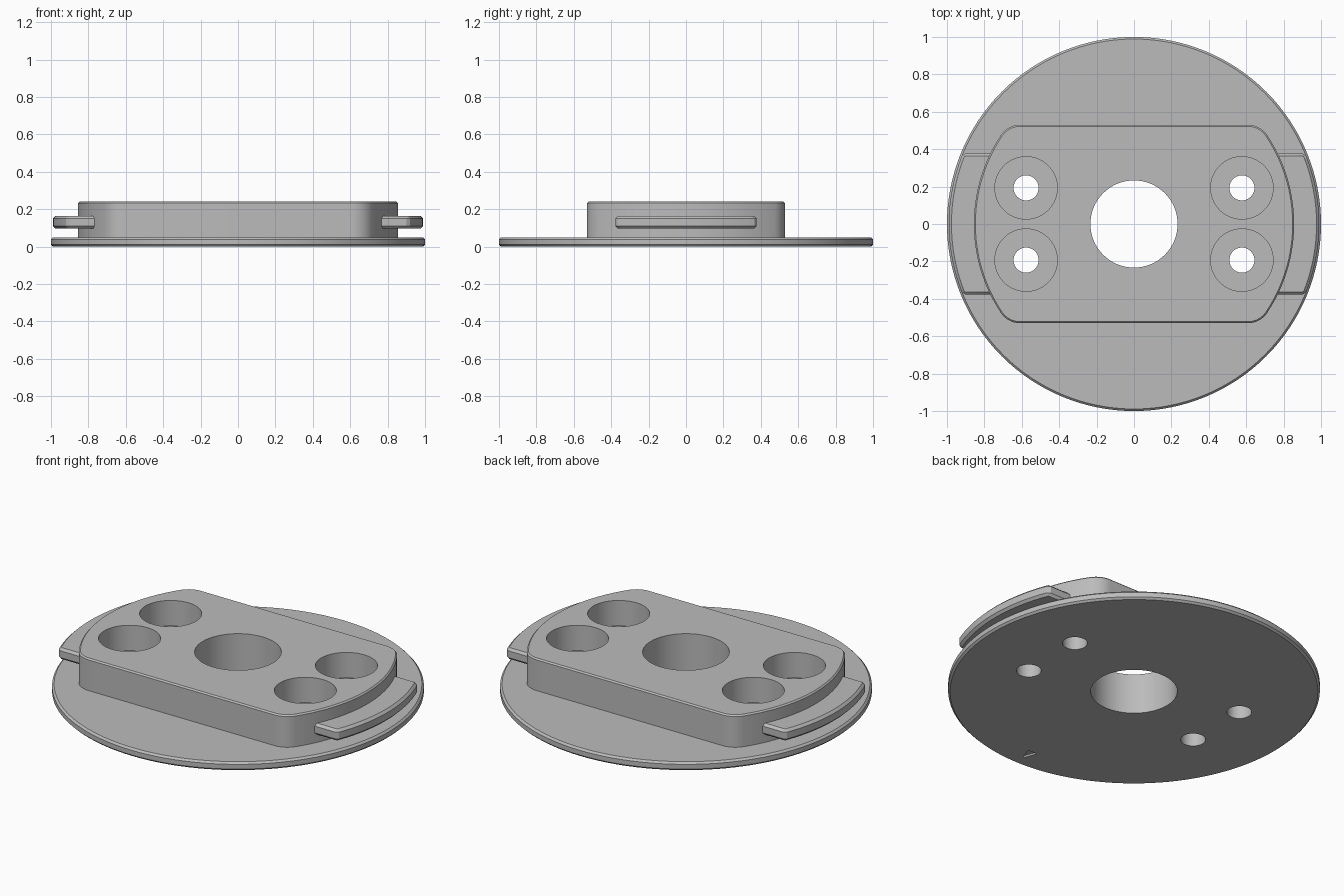
import bpy
import bmesh
from math import sin, cos, pi, asin, sqrt, radians

if "Cube" in bpy.data.objects:
    bpy.data.objects.remove(bpy.data.objects["Cube"])

grey = bpy.data.materials.new("plain grey")
grey.use_nodes = True
grey.diffuse_color = (0.5, 0.5, 0.5, 1)
grey.node_tree.nodes["Principled BSDF"].inputs["Base Color"].default_value = (0.5, 0.5, 0.5, 1)


def arc(radius, start, end, steps, cx=0, cy=0):
    """Points along a circular arc, angles in radians."""
    angles = [start + (end - start) * i / steps for i in range(steps + 1)]
    return [(cx + radius * cos(a), cy + radius * sin(a)) for a in angles]


def circle(radius, steps, cx=0, cy=0):
    return arc(radius, 0, 2 * pi, steps, cx, cy)[:-1]


def prism(name, outline, z0, z1, chamfer=0, chamfer_bottom=True, chamfer_sides=False):
    """Extrude an outline upwards and chamfer its rims."""
    bm = bmesh.new()
    bottom = bm.faces.new([bm.verts.new((x, y, z0)) for x, y in outline])
    top = bmesh.ops.extrude_face_region(bm, geom=[bottom], use_keep_orig=True)
    bmesh.ops.translate(bm, vec=(0, 0, z1 - z0),
                        verts=[v for v in top["geom"] if isinstance(v, bmesh.types.BMVert)])
    bmesh.ops.recalc_face_normals(bm, faces=bm.faces)
    if chamfer:
        edges = []
        for e in bm.edges:
            z = [v.co.z for v in e.verts]
            upright = abs(z[0] - z[1]) > 1e-5
            if upright:
                use = chamfer_sides and e.calc_face_angle() > radians(40)
            else:
                use = chamfer_bottom or z[0] > z1 - 1e-5
            if use:
                edges.append(e)
        bmesh.ops.bevel(bm, geom=edges, offset=chamfer, segments=1, affect='EDGES')
    mesh = bpy.data.meshes.new(name)
    bm.to_mesh(mesh)
    bm.free()
    mesh.materials.append(grey)
    obj = bpy.data.objects.new(name, mesh)
    bpy.context.collection.objects.link(obj)
    return obj


def cut(obj, cutters):
    for c in cutters:
        mod = obj.modifiers.new("hole", 'BOOLEAN')
        mod.operation = 'DIFFERENCE'
        mod.solver = 'EXACT'
        mod.object = c
    bpy.context.view_layer.update()
    evaluated = obj.evaluated_get(bpy.context.evaluated_depsgraph_get())
    mesh = bpy.data.meshes.new_from_object(evaluated)
    obj.modifiers.clear()
    obj.data = mesh


# Round base flange
base = prism("base_flange", circle(1, 128), 0, 0.05, 0.011)

# Raised body: a disc with two flat sides and rounded corners
R, half, fillet = 0.856, 0.53, 0.123
cy = half - fillet
cx = sqrt((R - fillet) ** 2 - cy ** 2)
turn = asin(cy / (R - fillet))
quarter = arc(R, 0, turn, 16) + arc(fillet, turn, pi / 2, 12, cx, cy)[1:]
left_half = [(x, -y) for x, y in quarter[:0:-1]] + quarter
body = prism("raised_body", left_half + [(-x, -y) for x, y in left_half],
             0.045, 0.24, 0.008, chamfer_bottom=False)

# Curved locking tabs on both ends
tabs = []
for name, side in (("left_tab", 1), ("right_tab", -1)):
    a, b = asin(0.378 / 0.99), asin(0.378 / 0.8)
    outline = arc(0.99, -a, a, 24) + arc(0.8, b, -b, 24)
    tabs.append(prism(name, [(side * x, side * y) for x, y in outline],
                      0.096, 0.164, 0.014, chamfer_sides=True))

# Centre bore, screw holes, counterbores and the small underside arrow mark
bores = [prism("centre_bore_cutter", circle(0.233, 64), -0.1, 0.4)]
sinks = []
for sx in (-1, 1):
    for sy in (-1, 1):
        x, y = sx * 0.577, sy * 0.193
        bores.append(prism("screw_hole_cutter", circle(0.067, 40, x, y), -0.1, 0.4))
        sinks.append(prism("counterbore_cutter", circle(0.167, 56, x, y), 0.09, 0.4))
mark = prism("arrow_mark_cutter", [(0, -0.93), (0.03, -0.85), (-0.03, -0.85)], -0.1, 0.01)

cut(base, bores + [mark])
cut(body, bores + sinks)
for c in bores + sinks + [mark]:
    bpy.data.objects.remove(c)

# Smooth round walls, crisp edges
bpy.ops.object.select_all(action='DESELECT')
for obj in [base, body] + tabs:
    obj.select_set(True)
bpy.context.view_layer.objects.active = base
bpy.ops.object.shade_smooth_by_angle(angle=radians(30))
